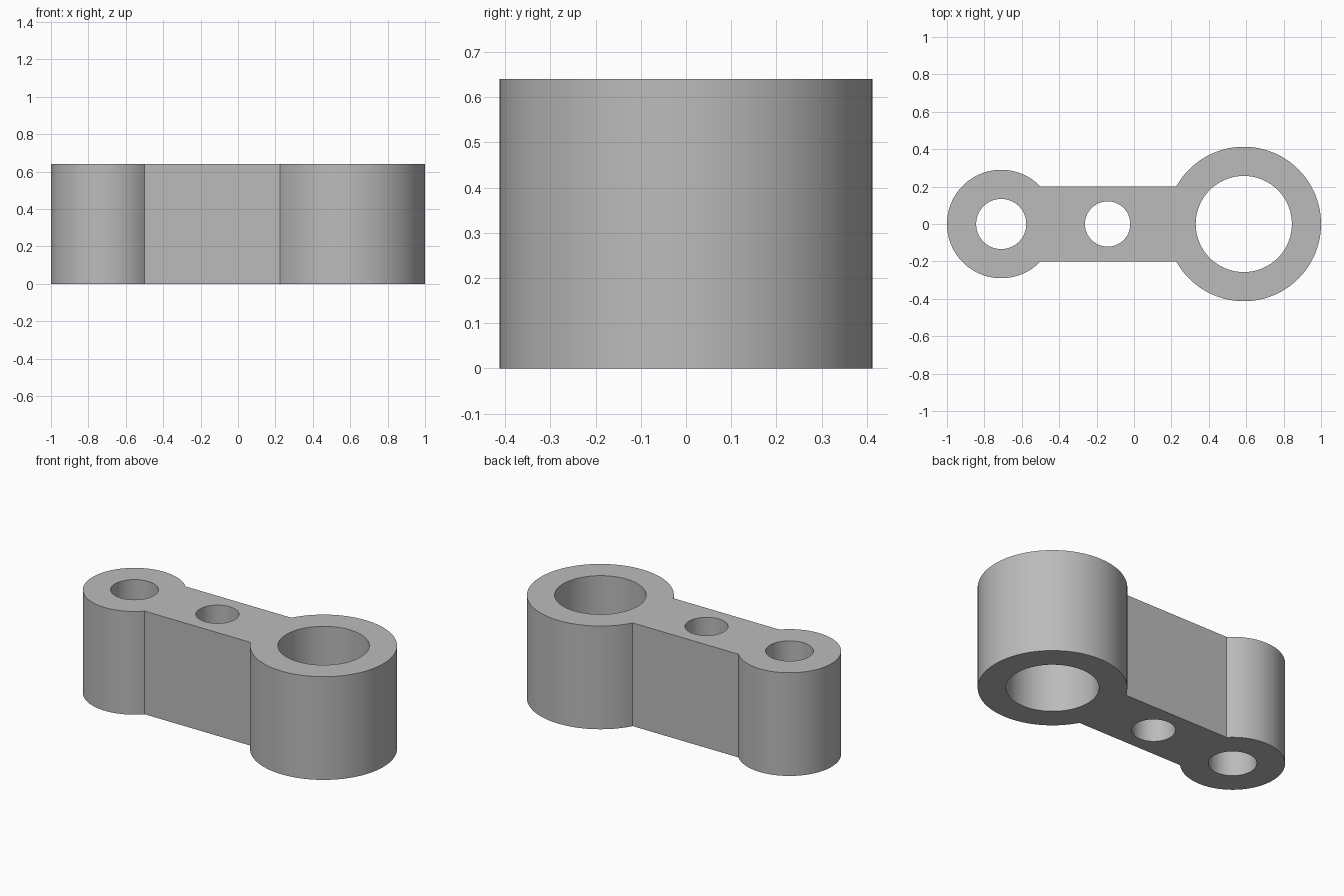
import bpy, bmesh
from math import pi, cos, sin, asin

cube = bpy.data.objects.get("Cube")
if cube:
    bpy.data.objects.remove(cube, do_unlink=True)

HEIGHT = 0.64
HALF_WEB = 0.2
BIG_X, BIG_R, BIG_BORE = 0.587, 0.413, 0.257
SMALL_X, SMALL_R, SMALL_BORE = -0.71, 0.29, 0.134
MID_X, MID_BORE = -0.141, 0.121


def arc(cx, r, start, end, steps):
    return [(cx + r * cos(start + (end - start) * i / steps),
             r * sin(start + (end - start) * i / steps)) for i in range(steps + 1)]


def circle(cx, r, steps=96):
    return arc(cx, r, 0, 2 * pi, steps)[:-1]


def add_loop(bm, points):
    verts = [bm.verts.new((x, y, 0)) for x, y in points]
    for a, b in zip(verts, verts[1:] + verts[:1]):
        bm.edges.new((a, b))


# Outline: two round bosses joined by a straight web
big_angle = asin(HALF_WEB / BIG_R)
small_angle = asin(HALF_WEB / SMALL_R)
outline = (arc(BIG_X, BIG_R, big_angle - pi, pi - big_angle, 96)
           + arc(SMALL_X, SMALL_R, small_angle, 2 * pi - small_angle, 96))

# Flat profile with three bores, extruded to full height
bm = bmesh.new()
add_loop(bm, outline)
for x, r in ((BIG_X, BIG_BORE), (SMALL_X, SMALL_BORE), (MID_X, MID_BORE)):
    add_loop(bm, circle(x, r))
bmesh.ops.triangle_fill(bm, use_beauty=True, edges=bm.edges[:], normal=(0, 0, 1))
result = bmesh.ops.extrude_face_region(bm, geom=bm.faces[:], use_keep_orig=True)
top = [g for g in result["geom"] if isinstance(g, bmesh.types.BMVert)]
bmesh.ops.translate(bm, verts=top, vec=(0, 0, HEIGHT))
bmesh.ops.recalc_face_normals(bm, faces=bm.faces[:])

mesh = bpy.data.meshes.new("link_arm")
bm.to_mesh(mesh)
bm.free()
link_arm = bpy.data.objects.new("link_arm", mesh)
bpy.context.collection.objects.link(link_arm)

# Plain grey finish
grey = bpy.data.materials.new("plain grey")
grey.use_nodes = True
colour = (0.5, 0.5, 0.5, 1)
grey.diffuse_color = colour
grey.node_tree.nodes["Principled BSDF"].inputs["Base Color"].default_value = colour
mesh.materials.append(grey)

# Smooth walls, crisp rims
bpy.context.view_layer.objects.active = link_arm
link_arm.select_set(True)
bpy.ops.object.shade_smooth_by_angle(angle=pi / 9)
